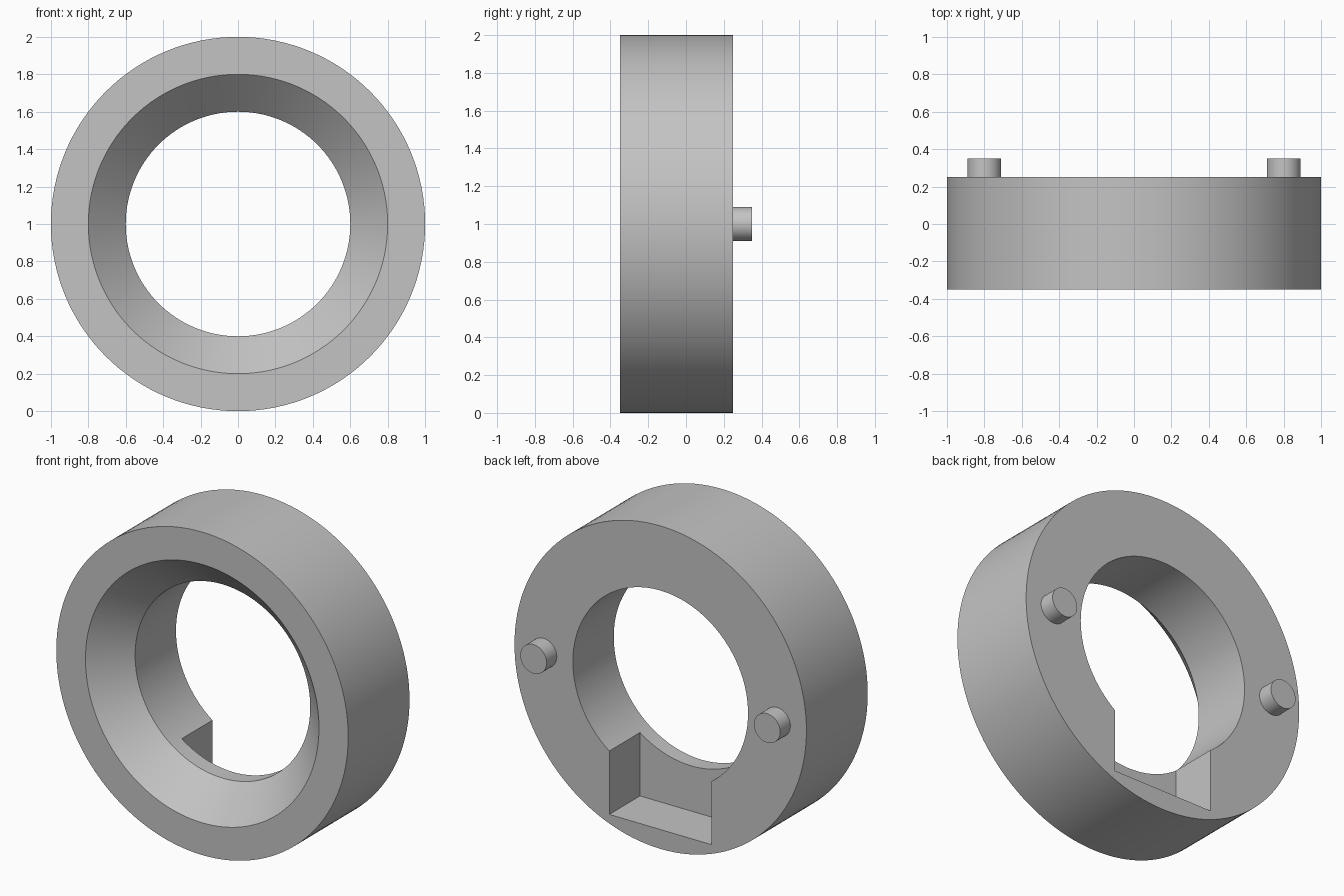
import bpy, bmesh, math
from mathutils import Matrix, Vector

cube = bpy.data.objects.get("Cube")
if cube:
    bpy.data.objects.remove(cube, do_unlink=True)

CENTRE_Z = 1.0
FRONT, BACK = -0.35, 0.25

grey = bpy.data.materials.new("plain grey")
grey.use_nodes = True
colour = (0.55, 0.55, 0.55, 1)
grey.diffuse_color = colour
grey.node_tree.nodes["Principled BSDF"].inputs["Base Color"].default_value = colour


def add_object(name, bm):
    bmesh.ops.recalc_face_normals(bm, faces=bm.faces)
    mesh = bpy.data.meshes.new(name)
    bm.to_mesh(mesh)
    bm.free()
    mesh.materials.append(grey)
    obj = bpy.data.objects.new(name, mesh)
    bpy.context.collection.objects.link(obj)
    return obj


def activate(obj):
    bpy.ops.object.select_all(action="DESELECT")
    obj.select_set(True)
    bpy.context.view_layer.objects.active = obj


def smooth(obj):
    activate(obj)
    bpy.ops.object.shade_smooth_by_angle(angle=math.radians(30))


def lathe(name, profile, segments):
    """Spin a closed (radius, y) profile around the y axis."""
    bm = bmesh.new()
    rings = []
    for i in range(segments):
        a = math.tau * i / segments
        rings.append([bm.verts.new((r * math.cos(a), y, CENTRE_Z + r * math.sin(a)))
                      for r, y in profile])
    n = len(profile)
    for i, ring in enumerate(rings):
        nxt = rings[(i + 1) % segments]
        for j in range(n):
            k = (j + 1) % n
            bm.faces.new((ring[j], ring[k], nxt[k], nxt[j]))
    return add_object(name, bm)


# Ring with a conical opening at the front
ring = lathe("ring_body", [(1, FRONT), (1, BACK), (0.6, BACK),
                           (0.6, FRONT + 0.2), (0.8, FRONT)], 128)

# Square notch in the lower back of the ring
bm = bmesh.new()
low, high = Vector((-0.35, -0.05, 0.12)), Vector((0.35, 0.4, 1.0))
bmesh.ops.create_cube(bm, size=1, matrix=Matrix.Translation((low + high) / 2)
                      @ Matrix.Diagonal((*(high - low), 1)))
cutter = add_object("notch_cutter", bm)
cutter.hide_render = True
cut = ring.modifiers.new("notch", "BOOLEAN")
cut.operation = "DIFFERENCE"
cut.solver = "EXACT"
cut.object = cutter
activate(ring)
bpy.ops.object.modifier_apply(modifier=cut.name)
bpy.data.objects.remove(cutter, do_unlink=True)
smooth(ring)

# Locating pegs on the back
for side, x in (("left", 0.8), ("right", -0.8)):
    bm = bmesh.new()
    bmesh.ops.create_cone(bm, cap_ends=True, segments=48, radius1=0.09, radius2=0.09,
                          depth=0.1, matrix=Matrix.Translation((x, BACK + 0.05, CENTRE_Z))
                          @ Matrix.Rotation(math.pi / 2, 4, "X"))
    smooth(add_object(side + "_peg", bm))
